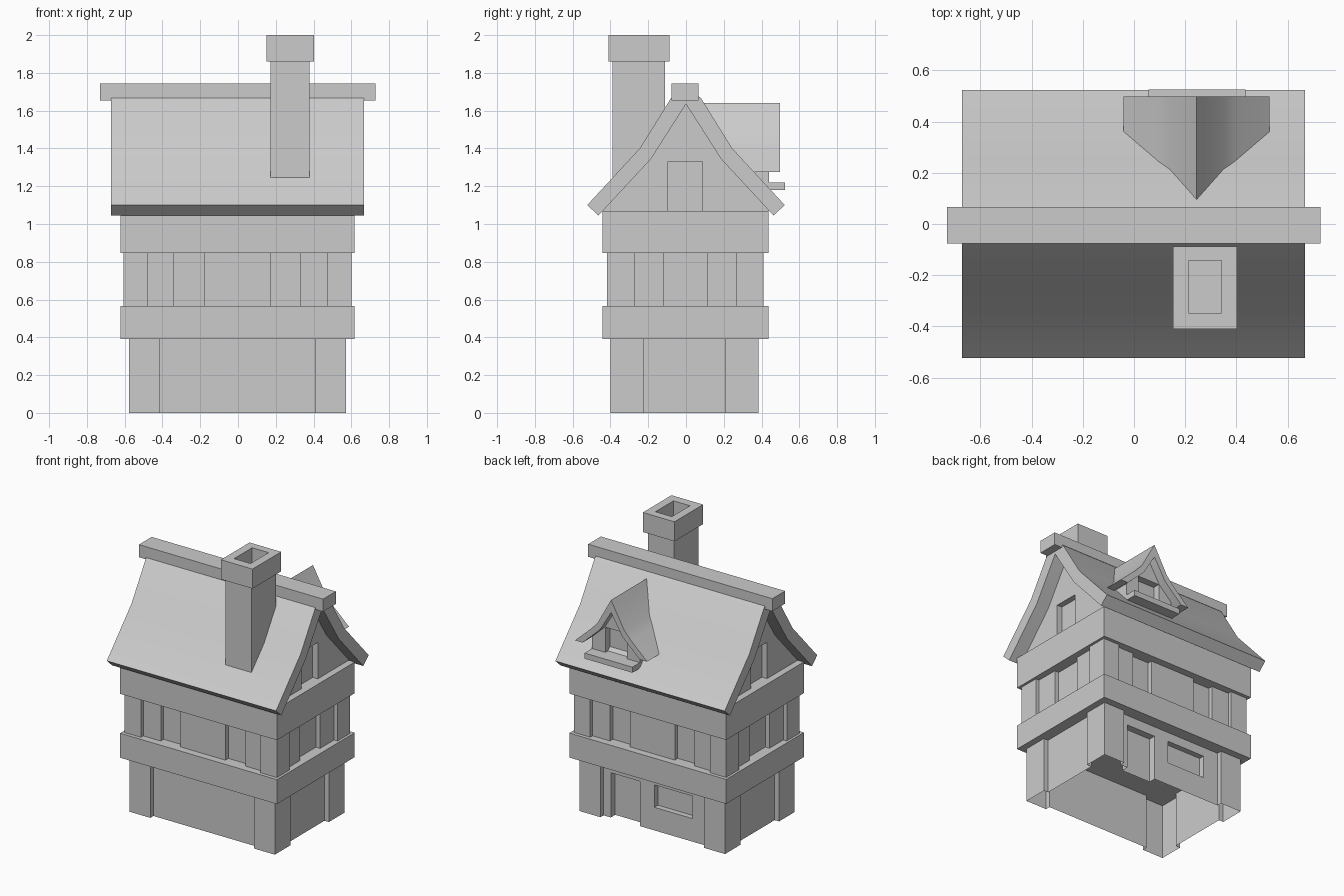
import bpy, bmesh

if "Cube" in bpy.data.objects:
    bpy.data.objects.remove(bpy.data.objects["Cube"])


def prism(name, pts, axis, a, b):
    """Extrude a closed 2D outline from a to b along an axis."""
    place = {'X': lambda p, t: (t, p[0], p[1]),
             'Y': lambda p, t: (p[0], t, p[1]),
             'Z': lambda p, t: (p[0], p[1], t)}[axis]
    bm = bmesh.new()
    lo = [bm.verts.new(place(p, a)) for p in pts]
    hi = [bm.verts.new(place(p, b)) for p in pts]
    bm.faces.new(lo)
    bm.faces.new(hi)
    n = len(pts)
    for i in range(n):
        j = (i + 1) % n
        bm.faces.new((lo[i], lo[j], hi[j], hi[i]))
    bmesh.ops.recalc_face_normals(bm, faces=bm.faces)
    me = bpy.data.meshes.new(name)
    bm.to_mesh(me)
    bm.free()
    ob = bpy.data.objects.new(name, me)
    bpy.context.collection.objects.link(ob)
    return ob


def box(name, x0, x1, y0, y1, z0, z1):
    return prism(name, [(x0, y0), (x1, y0), (x1, y1), (x0, y1)], 'Z', z0, z1)


def activate(ob):
    bpy.ops.object.select_all(action='DESELECT')
    ob.select_set(True)
    bpy.context.view_layer.objects.active = ob


def cut(ob, *dims):
    """Carve a box-shaped recess."""
    cutter = box("cutter", *dims)
    cutter.hide_render = True
    mod = ob.modifiers.new("recess", 'BOOLEAN')
    mod.operation = 'DIFFERENCE'
    mod.solver = 'EXACT'
    mod.object = cutter
    activate(ob)
    bpy.ops.object.modifier_apply(modifier=mod.name)
    bpy.data.objects.remove(cutter, do_unlink=True)


def smooth(ob):
    activate(ob)
    bpy.ops.object.shade_smooth_by_angle(angle=0.7)


def side(h, steps):
    """Half-symmetric wall line: steps are (distance from middle, recess depth)."""
    half, d = [(-h, 0)], 0
    for b, nd in steps:
        half += [(-b, d), (-b, nd)]
        d = nd
    return half + [(-u, v) for u, v in reversed(half)][:-1]


def wall_outline(hx, hy, sx, sy, oy):
    fx, fy = side(hx, sx), side(hy, sy)
    pts = [(u, d - hy) for u, d in fx] + [(hx - d, u) for u, d in fy]
    pts += [(-u, hy - d) for u, d in fx] + [(d - hx, -u) for u, d in fy]
    return [(x - 0.003, y + oy) for x, y in pts]


def mirror_profile(half, cx=0):
    """Half outline starting and ending on the centre line's side, mirrored."""
    return [(cx + u, z) for u, z in half] + [(cx - u, z) for u, z in reversed(half) if u]


# Ground floor with corner posts, open underneath
ground = prism("ground_floor", wall_outline(0.575, 0.393, [(0.41, 0.035)],
               [(0.218, 0.035)], -0.008), 'Z', 0, 0.39)
cut(ground, 0.12, 0.35, 0.30, 0.5, -0.1, 0.32)       # door
cut(ground, -0.295, 0.005, 0.31, 0.5, 0.165, 0.325)  # window
bm = bmesh.new()
bm.from_mesh(ground.data)
caps = [f for f in bm.faces if all(abs(v.co.z) < 1e-4 for v in f.verts)
        or all(abs(v.co.z - 0.39) < 1e-4 for v in f.verts)]
bmesh.ops.delete(bm, geom=caps, context='FACES')
bm.to_mesh(ground.data)
bm.free()

# Upper floor with stepped posts, and the beams around it
box("lower_beam", -0.623, 0.618, -0.443, 0.436, 0.39, 0.565)
prism("upper_floor", wall_outline(0.603, 0.414,
      [(0.473, 0.027), (0.335, 0.06), (0.177, 0.027)],
      [(0.27, 0.027), (0.113, 0.06)], -0.003), 'Z', 0.565, 0.847)
box("upper_beam", -0.623, 0.618, -0.443, 0.436, 0.847, 1.07)

# Gable walls with window recesses
under = [(0.445, 1.07), (0.185, 1.345), (0, 1.635)]
gable = prism("gable_walls", mirror_profile(under), 'X', -0.575, 0.57)
cut(gable, 0.53, 0.7, -0.095, 0.087, 1.07, 1.33)
cut(gable, -0.7, -0.535, -0.095, 0.087, 1.07, 1.33)

# Main roof and ridge
inner = [(0.463, 1.045), (0.185, 1.345), (0, 1.635)]
outer = [(0.0, 1.735), (0.08, 1.665), (0.245, 1.40), (0.523, 1.10)]
right = outer[1:] + inner[:2]
roof = prism("main_roof", [outer[0]] + right + [inner[2]]
             + [(-y, z) for y, z in reversed(right)], 'X', -0.672, 0.667)
smooth(roof)
box("ridge_beam", -0.73, 0.727, -0.077, 0.067, 1.655, 1.745)

# Chimney with hollow cap
box("chimney_shaft", 0.173, 0.378, -0.388, -0.112, 1.2, 1.86)
cap = box("chimney_cap", 0.152, 0.402, -0.41, -0.087, 1.86, 2.0)
cut(cap, 0.212, 0.342, -0.347, -0.143, 1.89, 2.1)

# Dormer: roof, wall with window, sill
cx = 0.2445
d_out = [(0.285, 1.275), (0.155, 1.395), (0.105, 1.45)]
d_in = [(0.09, 1.40), (0.225, 1.275)]
d_right = d_out[::-1] + d_in[::-1]
dormer = prism("dormer_roof", [(cx, 1.64)] + [(cx + u, z) for u, z in d_right]
               + [(cx, 1.55)] + [(cx - u, z) for u, z in reversed(d_right)],
               'Y', 0.05, 0.498)
smooth(dormer)
wall = prism("dormer_wall", mirror_profile(
    [(0.19, 1.15), (0.19, 1.305), (0.09, 1.40), (0, 1.55)], cx), 'Y', 0.1, 0.44)
cut(wall, cx - 0.085, cx + 0.085, 0.39, 0.6, 1.22, 1.40)
box("dormer_sill", 0.057, 0.435, 0.42, 0.525, 1.18, 1.22)
